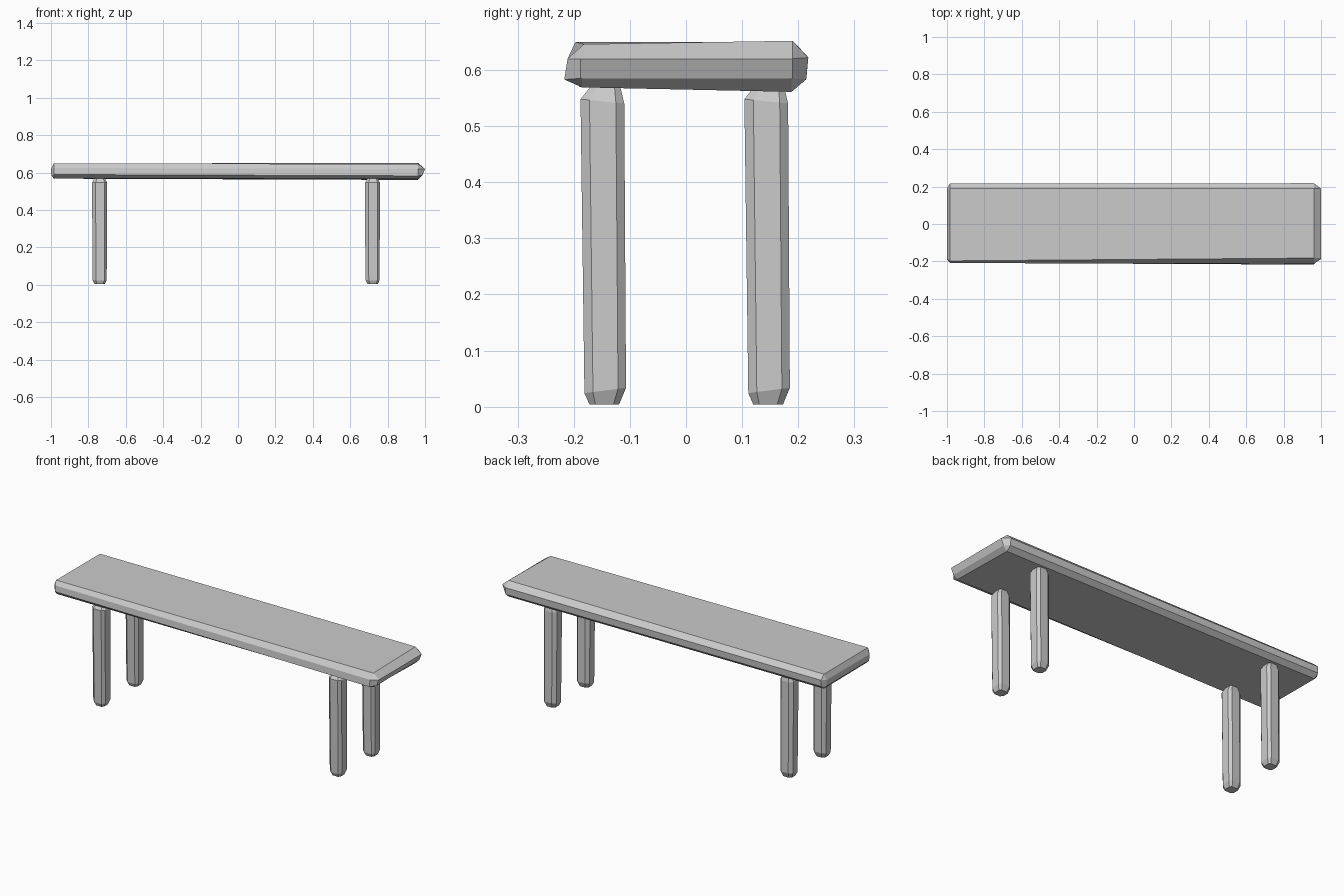
import bpy
import bmesh

cube = bpy.data.objects.get("Cube")
if cube:
    bpy.data.objects.remove(cube, do_unlink=True)

# Plain grey stone
stone = bpy.data.materials.new("grey_stone")
stone.use_nodes = True
GREY = (0.6, 0.6, 0.6, 1)
stone.diffuse_color = GREY
stone.node_tree.nodes["Principled BSDF"].inputs["Base Color"].default_value = GREY


def loft(name, rings, location=(0, 0, 0)):
    """Skin a row of equal-length point rings and close both ends."""
    bm = bmesh.new()
    loops = [[bm.verts.new(p) for p in ring] for ring in rings]
    for a, b in zip(loops, loops[1:]):
        for i in range(len(a)):
            j = (i + 1) % len(a)
            bm.faces.new((a[i], a[j], b[j], b[i]))
    bm.faces.new(loops[0])
    bm.faces.new(loops[-1])
    bmesh.ops.remove_doubles(bm, verts=bm.verts, dist=0.0005)
    bmesh.ops.recalc_face_normals(bm, faces=bm.faces)
    mesh = bpy.data.meshes.new(name)
    bm.to_mesh(mesh)
    bm.free()
    mesh.materials.append(stone)
    obj = bpy.data.objects.new(name, mesh)
    obj.location = location
    bpy.context.collection.objects.link(obj)
    return obj


def clamp(v, low, high):
    return max(low, min(high, v))


# Seat slab: rough bevelled profiles (y, z) at the two ends
right_profile = [(-.197, .650), (-.208, .625), (-.208, .59), (-.190, .570),
                 (.190, .568), (.215, .590), (.216, .625), (.190, .649)]
left_profile = [(-.182, .646), (-.211, .620), (-.217, .583), (-.185, .569),
                (.188, .561), (.214, .583), (.218, .622), (.190, .652)]


def end_cap(profile, x_upper, x_lower):
    ring = []
    for y, z in profile:
        upper = z > .605
        ring.append((x_upper if upper else x_lower,
                     clamp(y, -.188, .19), .62 if upper else .585))
    return ring


loft("seat_slab", [
    end_cap(right_profile, -1.0, -.998),
    [(-.984, y, z) for y, z in right_profile],
    [(.962, y, z) for y, z in left_profile],
    end_cap(left_profile, 1.0, .986),
])

# Legs: slightly tapered, chamfered posts with blunt ends
SIDES = [(-.041, -.022), (-.022, -.040), (.026, -.040), (.039, -.024),
         (.039, .023), (.026, .038), (-.022, .038), (-.041, .022)]


def leg_ring(z, scale, shift=0, tilt=0):
    return [(x * scale, y * scale + shift, z + tilt * y) for x, y in SIDES]


leg_rings = [
    leg_ring(.004, .68, .002),
    leg_ring(.029, .95, .004, .12),
    leg_ring(.544, 1.0, -.001, -.1),
    leg_ring(.57, .68, .004),
]
for side, x in (("right", -.739), ("left", .72)):
    for end, y in (("front", -.147), ("back", .145)):
        loft(f"{end}_{side}_leg", leg_rings, (x, y, 0))
